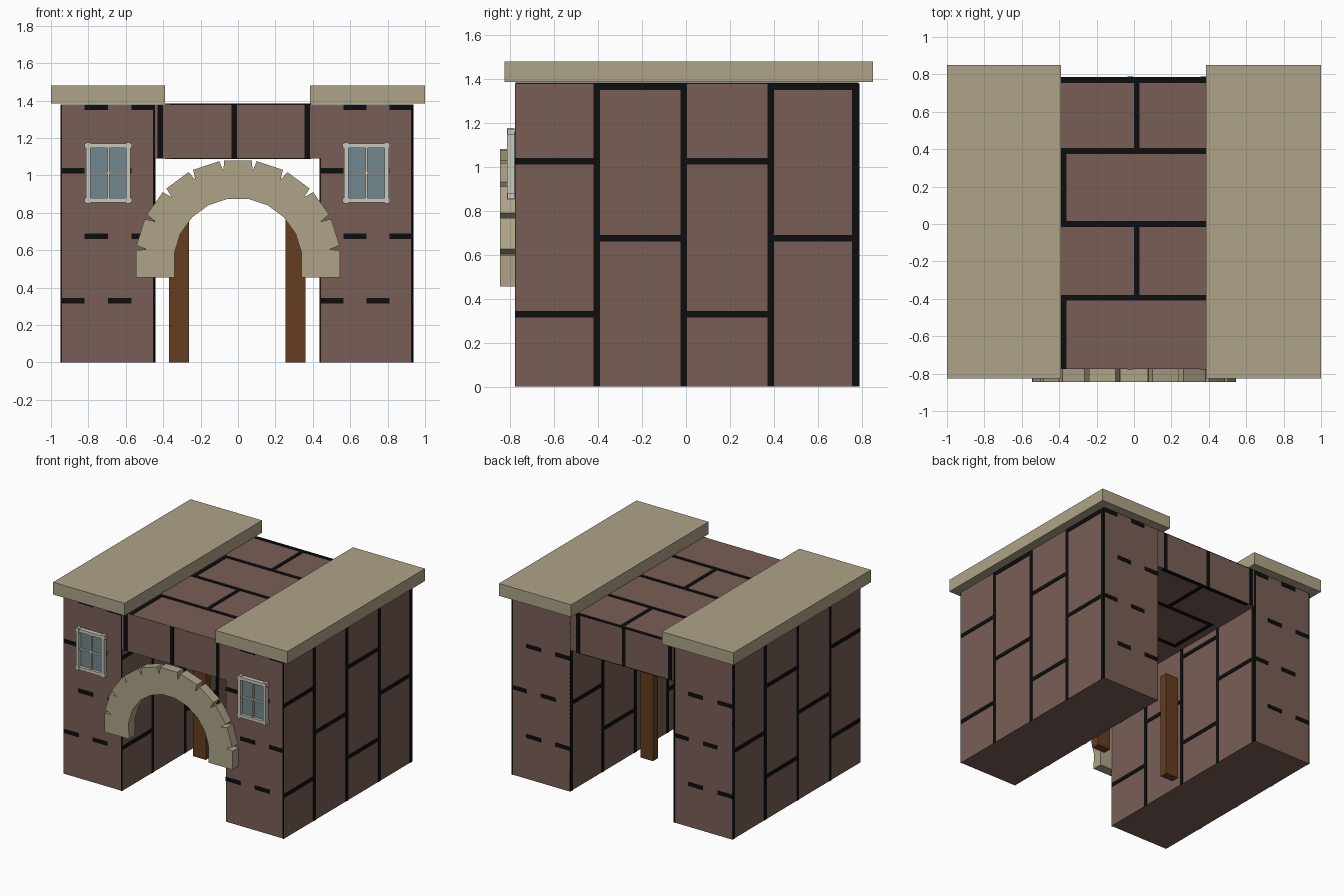
import bpy, bmesh
from math import sin, cos, radians
from mathutils import Vector

old = bpy.data.objects.get("Cube")
if old:
    bpy.data.objects.remove(old, do_unlink=True)


def material(name, rgb):
    m = bpy.data.materials.new(name)
    m.use_nodes = True
    m.diffuse_color = (*rgb, 1)
    m.node_tree.nodes["Principled BSDF"].inputs["Base Color"].default_value = (*rgb, 1)
    return m


BRICK = material("brick brown", (0.19, 0.112, 0.094))
MORTAR = material("mortar black", (0.004, 0.004, 0.004))
STONE = material("sand stone", (0.42, 0.37, 0.245))
WOOD = material("dark wood", (0.13, 0.048, 0.014))
GLASS = material("window glass", (0.17, 0.25, 0.275))
FRAME = material("window frame white", (0.6, 0.57, 0.51))


def finish(name, bm, mat):
    bmesh.ops.recalc_face_normals(bm, faces=bm.faces)
    mesh = bpy.data.meshes.new(name)
    bm.to_mesh(mesh)
    bm.free()
    mesh.materials.append(mat)
    ob = bpy.data.objects.new(name, mesh)
    bpy.context.collection.objects.link(ob)
    return ob


def boxes(name, mat, spans):
    """One object made of boxes, each given as (x0, x1), (y0, y1), (z0, z1)."""
    bm = bmesh.new()
    for span in spans:
        lo, hi = (Vector(c) for c in zip(*span))
        verts = bmesh.ops.create_cube(bm, size=1)["verts"]
        for v in verts:
            v.co = (lo + hi) / 2 + v.co * (hi - lo)
    return finish(name, bm, mat)


def around(c, half):
    return (c - half, c + half)


FRONT, BACK, TOP, BEAM_Z = -0.775, 0.785, 1.38, 1.09
T = 0.015    # half width of a mortar joint
P = 0.003    # half depth of a mortar plate
JOINTS = (-0.405, -0.01, 0.385, BACK - T)
ROWS = ((1.025, 0.33), (TOP - T, 0.675))


# Brick pillars with joints on all four walls
def pillar(side, x0, x1):
    boxes(side + "_pillar", BRICK, [((x0, x1), (FRONT, BACK), (0, TOP))])
    lines = []
    for x in (x0, x1):
        start = FRONT
        for i, y in enumerate(JOINTS):
            lines.append((around(x, P), around(y, T), (0, TOP)))
            for z in ROWS[i % 2]:
                lines.append((around(x, P), (start, y), around(z, T)))
            start = y
    width = (x1 - x0) / 4
    for y in (FRONT, BACK):
        for i in range(4):
            for z in ROWS[i % 2]:
                left = x0 + i * width
                lines.append(((left, left + width), around(y, P), around(z, T)))
        lines.append(((x1 - 0.01, x1), around(y, P), (0, TOP)))
    boxes(side + "_pillar_mortar", MORTAR, lines)


pillar("right", -0.945, -0.445)
pillar("left", 0.44, 0.935)

# Brick beam bridging the pillars
boxes("bridge", BRICK, [((-0.445, 0.44), (FRONT, BACK), (BEAM_Z, TOP))])
lines = []
for y in (FRONT, BACK):
    for x in (-0.415, -0.02, 0.37):
        lines.append((around(x, T), around(y, P), (BEAM_Z, TOP)))
for z in (BEAM_Z, TOP):
    start = FRONT
    for i, y in enumerate((-0.395, 0, 0.39, BACK - T)):
        lines.append(((-0.39, 0.39), around(y, T), around(z, P)))
        x = 0.015 if i % 2 else -0.375
        lines.append((around(x, T), (start, y), around(z, P)))
        start = y
boxes("bridge_mortar", MORTAR, lines)

# Stone slabs on the pillars
for name, xs in (("right_slab", (-1, -0.39)), ("left_slab", (0.385, 1))):
    boxes(name, STONE, [(xs, (-0.825, 0.85), (1.385, 1.48))])

# Wooden posts in the passage
for name, x in (("right_post", -0.315), ("left_post", 0.308)):
    boxes(name, WOOD, [(around(x, 0.054), (-0.02, 0.04), (0, 0.81))])

# Stone arch: wedge stones with notches between them
INNER, OUTER, CENTRE_Z = 0.344, 0.55, 0.535
STEP, FIRST, GAP = 18.2, 8.1, 1.4


def polar(r, degrees):
    a = radians(degrees)
    return (r * cos(a), CENTRE_Z + r * sin(a))


def add_stone(bm, outline):
    face = bm.faces.new([bm.verts.new((x, -0.845, z)) for x, z in outline])
    new = bmesh.ops.extrude_face_region(bm, geom=[face])["geom"]
    for v in new:
        if isinstance(v, bmesh.types.BMVert):
            v.co.y = -0.77


arch = bmesh.new()
for i in range(9):
    a, b = FIRST + i * STEP, FIRST + (i + 1) * STEP
    add_stone(arch, [polar(INNER, a), polar(OUTER - 0.055, a), polar(OUTER, a + GAP),
                     polar(OUTER, b - GAP), polar(OUTER - 0.055, b), polar(INNER, b)])
for s in (1, -1):
    foot = [(0.34, 0.455), (0.545, 0.455), polar(OUTER, FIRST - GAP),
            polar(OUTER - 0.055, FIRST), polar(INNER, FIRST)]
    add_stone(arch, [(s * x, z) for x, z in foot])
finish("arch", arch, STONE)

# Windows with crossing bars
for side, x in (("right", -0.693), ("left", 0.687)):
    z, w, h = 1.013, 0.107, 0.145
    boxes(side + "_window_glass", GLASS,
          [(around(x, w), (-0.79, FRONT), around(z, h))])
    bars = []
    for s in (-1, 1):
        bars.append((around(x + s * w, 0.012), (-0.815, -0.78), around(z, h + 0.018)))
        bars.append((around(x, w + 0.02), (-0.812, -0.78), around(z + s * h, 0.012)))
    bars.append((around(x, 0.006), (-0.805, -0.785), around(z, h)))
    bars.append((around(x, w), (-0.803, -0.785), around(z, 0.006)))
    boxes(side + "_window_frame", FRAME, bars)
